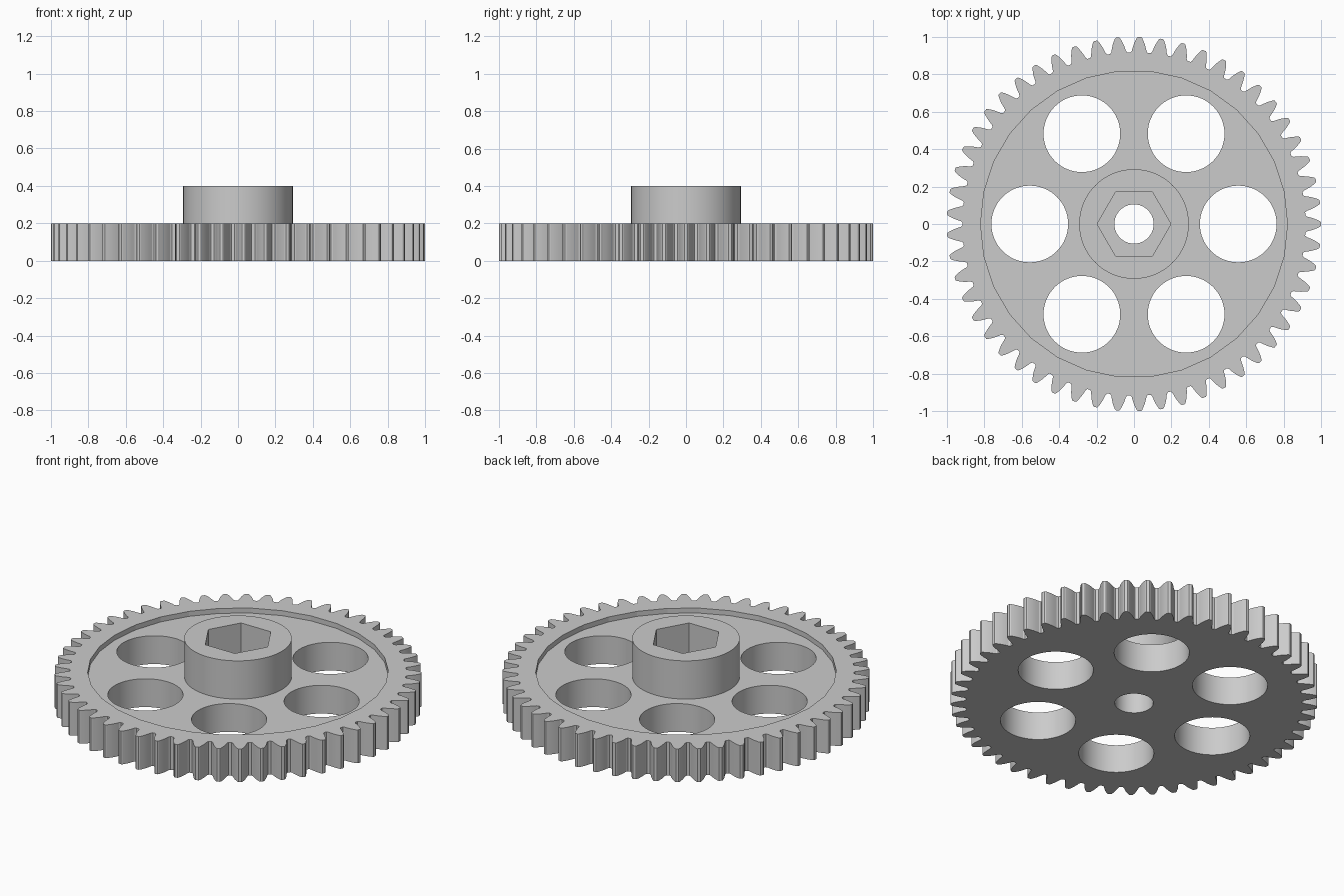
import bpy
import bmesh
from math import cos, sin, pi, radians

cube = bpy.data.objects.get("Cube")
if cube:
    bpy.data.objects.remove(cube, do_unlink=True)

TEETH = 53
PLATE_TOP, WEB_TOP, HUB_TOP, HEX_FLOOR = 0.2, 0.17, 0.4, 0.2
STEP = 2 * pi / TEETH

grey = bpy.data.materials.new("plain_grey")
grey.use_nodes = True
colour = (0.6, 0.6, 0.6, 1)
grey.diffuse_color = colour
grey.node_tree.nodes["Principled BSDF"].inputs["Base Color"].default_value = colour


def prism(name, outline, z0, z1):
    """Extrude a closed xy outline from z0 to z1."""
    bm = bmesh.new()
    base = bm.faces.new([bm.verts.new((x, y, z0)) for x, y in outline])
    top = bmesh.ops.extrude_face_region(bm, geom=[base])["geom"]
    for v in top:
        if isinstance(v, bmesh.types.BMVert):
            v.co.z = z1
    bmesh.ops.recalc_face_normals(bm, faces=bm.faces)
    mesh = bpy.data.meshes.new(name)
    bm.to_mesh(mesh)
    bm.free()
    mesh.materials.append(grey)
    obj = bpy.data.objects.new(name, mesh)
    bpy.context.collection.objects.link(obj)
    return obj


def ring(radius, sides, cx=0, cy=0):
    return [(cx + radius * cos(2 * pi * i / sides),
             cy + radius * sin(2 * pi * i / sides)) for i in range(sides)]


def combine(target, tool, operation):
    """Apply a boolean and discard the tool."""
    tool.hide_render = True
    mod = target.modifiers.new(tool.name, 'BOOLEAN')
    mod.object, mod.operation, mod.solver = tool, operation, 'EXACT'
    bpy.context.view_layer.objects.active = target
    bpy.ops.object.modifier_apply(modifier=mod.name)
    bpy.data.objects.remove(tool, do_unlink=True)


# Toothed plate: one curved flank (radius, half angle), mirrored and repeated
flank = [(0.917, 0.050), (0.926, 0.0425), (0.945, 0.0365), (0.964, 0.0295),
         (0.983, 0.0205), (0.996, 0.0135), (1.0, 0.008)]
tooth = [(r, -a) for r, a in flank] + [(r, a) for r, a in reversed(flank)]
outline = [(r * cos(k * STEP + a), r * sin(k * STEP + a))
           for k in range(TEETH) for r, a in tooth]
gear = prism("gear_wheel", outline, 0, PLATE_TOP)

# Recessed web inside the rim, then the raised hub
combine(gear, prism("web_recess", ring(0.82, 30), WEB_TOP, 0.5), 'DIFFERENCE')
combine(gear, prism("hub", ring(0.293, 64), 0.1, HUB_TOP), 'UNION')

# Six lightening holes
for k in range(6):
    a = k * pi / 3
    hole = prism("lightening_hole", ring(0.205, 64, 0.557 * cos(a), 0.557 * sin(a)), -0.1, 0.5)
    combine(gear, hole, 'DIFFERENCE')

# Hexagonal nut pocket and shaft bore
combine(gear, prism("nut_pocket", ring(0.197, 6), HEX_FLOOR, 0.6), 'DIFFERENCE')
combine(gear, prism("shaft_bore", ring(0.105, 48), -0.1, 0.6), 'DIFFERENCE')

# Smooth round walls, crisp edges
bpy.ops.object.select_all(action='DESELECT')
gear.select_set(True)
bpy.context.view_layer.objects.active = gear
bpy.ops.object.shade_smooth_by_angle(angle=radians(10))
